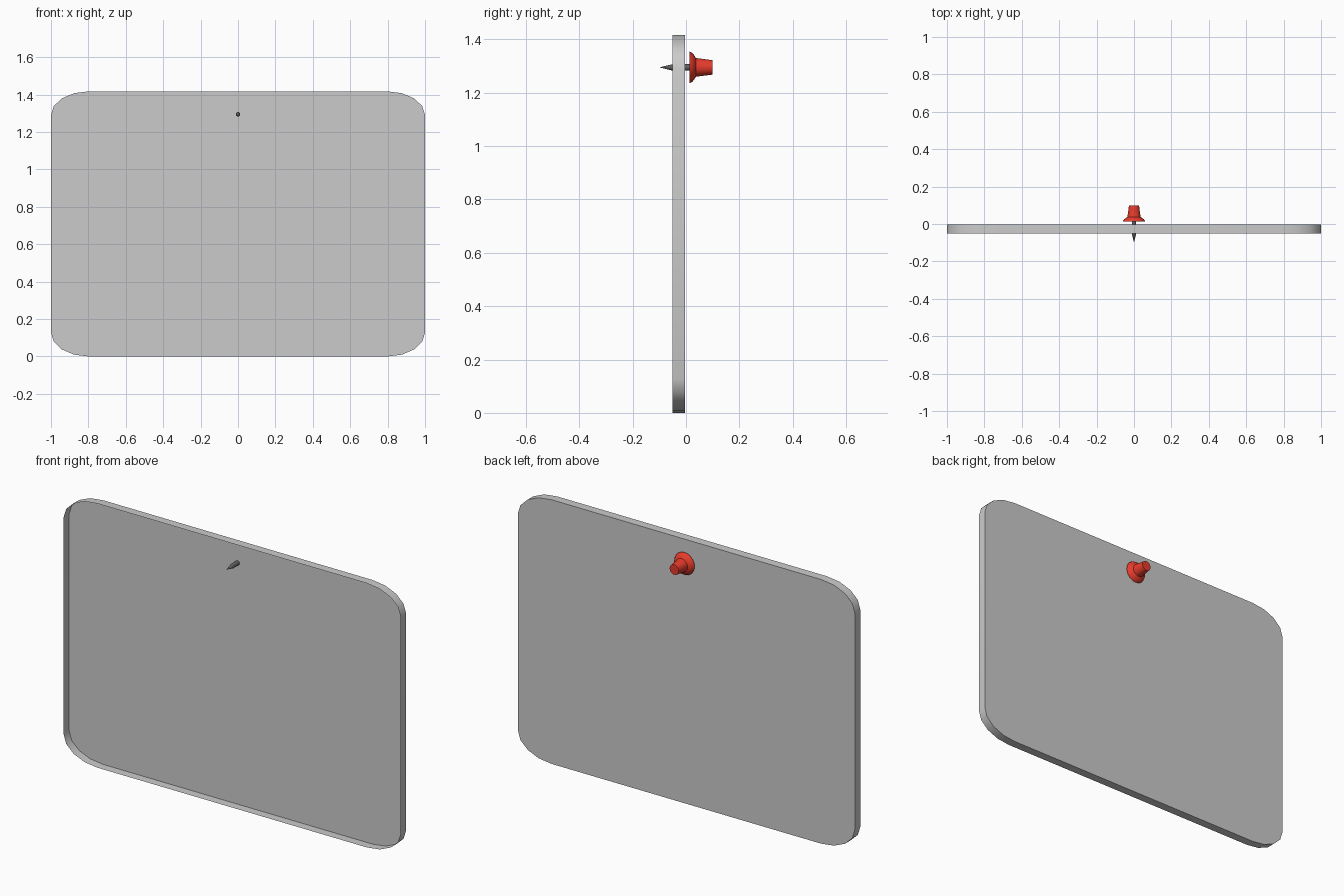
import bpy, bmesh, math

if "Cube" in bpy.data.objects:
    bpy.data.objects.remove(bpy.data.objects["Cube"])

PIN_Z = 1.295


def make_object(name, bm, color=None):
    bmesh.ops.recalc_face_normals(bm, faces=bm.faces)
    mesh = bpy.data.meshes.new(name)
    bm.to_mesh(mesh)
    bm.free()
    obj = bpy.data.objects.new(name, mesh)
    bpy.context.collection.objects.link(obj)
    if color:
        mat = bpy.data.materials.new(name + "_colour")
        mat.diffuse_color = color
        mat.use_nodes = True
        mat.node_tree.nodes["Principled BSDF"].inputs["Base Color"].default_value = mat.diffuse_color
        mesh.materials.append(mat)
    bpy.ops.object.select_all(action='DESELECT')
    obj.select_set(True)
    bpy.context.view_layer.objects.active = obj
    bpy.ops.object.shade_smooth_by_angle(angle=math.radians(35))
    return obj


def lathe_y(name, profile, sides, color=None):
    """Revolve (radius, y) points around the pin axis; radius 0 makes a tip."""
    bm = bmesh.new()
    rings = []
    for r, y in profile:
        if r == 0:
            rings.append([bm.verts.new((0, y, PIN_Z))] * sides)
        else:
            rings.append([bm.verts.new((r * math.cos(a), y, PIN_Z + r * math.sin(a)))
                          for a in (2 * math.pi * i / sides for i in range(sides))])
    for lo, hi in zip(rings, rings[1:]):
        for i in range(sides):
            j = (i + 1) % sides
            bm.faces.new(list(dict.fromkeys((lo[i], lo[j], hi[j], hi[i]))))
    for ring, (r, _) in ((rings[0], profile[0]), (rings[-1], profile[-1])):
        if r > 0:
            bm.faces.new(ring)
    return make_object(name, bm, color)


# Board: shallow tray, open at the front, with elliptical rounded corners
bm = bmesh.new()
rx, rz, height, steps = 0.2, 0.127, 1.417, 4
corners = [(1, 1), (-1, 1), (-1, -1), (1, -1)]
outline = []
for k, (sx, sz) in enumerate(corners):
    cx = sx * (1 - rx)
    cz = height / 2 + sz * (height / 2 - rz)
    for i in range(steps + 1):
        a = math.pi / 2 * (k + i / steps)
        outline.append((cx + rx * math.cos(a), cz + rz * math.sin(a)))
back = [bm.verts.new((x, -0.003, z)) for x, z in outline]
rim = [bm.verts.new((x, -0.05, z)) for x, z in outline]
bm.faces.new(back)
for i in range(len(back)):
    j = (i + 1) % len(back)
    bm.faces.new((back[i], rim[i], rim[j], back[j]))
make_object("board", bm)

# Pin needle: shaft through the board with a pointed tip
lathe_y("pin_needle", [(0, -0.1), (0.012, -0.05), (0.012, 0.02)], 16,
        (0.12, 0.12, 0.13, 1))

# Pin handle: flared collar and tapered grip
lathe_y("pin_handle",
        [(0.06, 0.013), (0.054, 0.024), (0.044, 0.032), (0.035, 0.037), (0.027, 0.1)],
        24, (0.8, 0.045, 0.025, 1))
